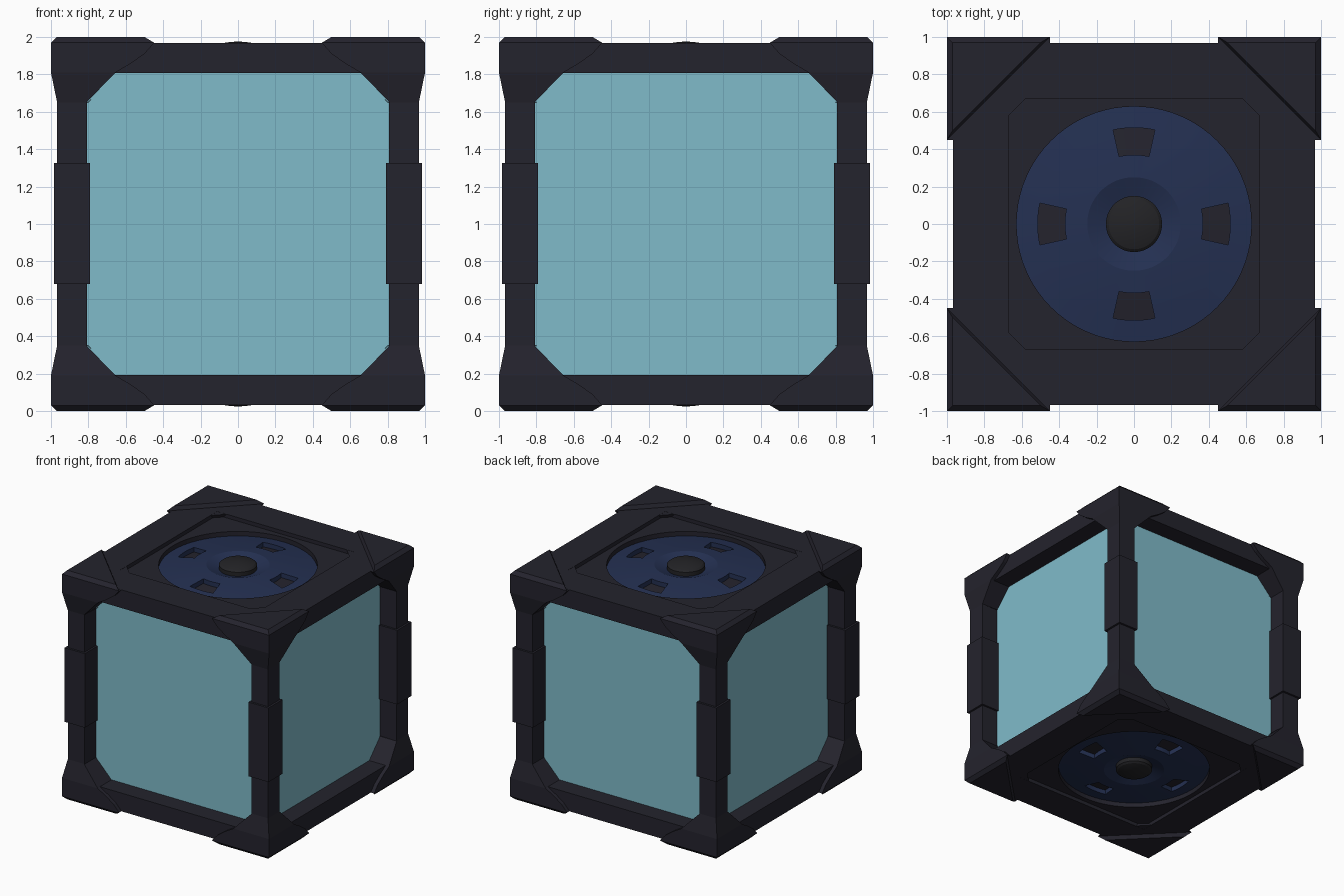
import bpy, bmesh, math

if "Cube" in bpy.data.objects:
    bpy.data.objects.remove(bpy.data.objects["Cube"])


def material(name, rgb):
    m = bpy.data.materials.new(name)
    m.diffuse_color = (*rgb, 1)
    m.use_nodes = True
    m.node_tree.nodes["Principled BSDF"].inputs["Base Color"].default_value = m.diffuse_color
    return m


DARK = material("dark frame", (0.0176, 0.0168, 0.026))
GLASS = material("pale blue panel", (0.216, 0.497, 0.591))
NAVY = material("navy disc", (0.0176, 0.0296, 0.084))
BLACK = material("black knob", (0.0168, 0.0168, 0.0194))


def finish(name, bm, mats, mirror=(False, False, True), smooth=False):
    """Turn a bmesh into an object centred at half height, mirrored about it."""
    bmesh.ops.recalc_face_normals(bm, faces=bm.faces)
    me = bpy.data.meshes.new(name)
    bm.to_mesh(me)
    bm.free()
    for m in mats:
        me.materials.append(m)
    ob = bpy.data.objects.new(name, me)
    bpy.context.collection.objects.link(ob)
    ob.location.z = 1
    if any(mirror):
        mod = ob.modifiers.new("mirror", "MIRROR")
        mod.use_axis = mirror
        mod.use_mirror_merge = False
    if smooth:
        bpy.ops.object.select_all(action="DESELECT")
        bpy.context.view_layer.objects.active = ob
        ob.select_set(True)
        bpy.ops.object.shade_smooth_by_angle(angle=math.radians(20))
    return ob


def loft(rings, cap_start=True, cap_end=True):
    """Join rings of equal point count; returns the bmesh and faces per band."""
    bm = bmesh.new()
    vs = [[bm.verts.new(p) for p in r] for r in rings]
    n = len(vs[0])
    bands = [[bm.faces.new((a[i], a[(i + 1) % n], b[(i + 1) % n], b[i]))
              for i in range(n)] for a, b in zip(vs, vs[1:])]
    if cap_start:
        bm.faces.new(vs[0])
    if cap_end:
        bm.faces.new(vs[-1])
    return bm, bands


def square(x0, x1, z):
    return [(x0, x0, z), (x1, x0, z), (x1, x1, z), (x0, x1, z)]


N = 72


def polar(r, z, shape="circle", offset=0.0):
    pts = []
    for i in range(N):
        t = 2 * math.pi * (i + offset) / N
        c, s = math.cos(t), math.sin(t)
        k = r if shape == "circle" else r / max(abs(c), abs(s))
        pts.append((k * c, k * s, z))
    return pts


# Top and bottom slabs: square recess, then a round well for the disc
bm, _ = loft([polar(0.78, 0.808, "square"), polar(0.967, 0.808, "square"),
              polar(0.967, 0.967, "square"), polar(0.67, 0.967, "square"),
              polar(0.67, 0.935, "square"), polar(0.628, 0.935),
              polar(0.628, 0.88)], False, False)
finish("end_slab", bm, [DARK])

# Dished disc with four sunken slots
rings = [(0.63, 0.895), (0.515, 0.911), (0.37, 0.931), (0.25, 0.94), (0.15, 0.905)]
bm, bands = loft([polar(r, z, offset=0.5) for r, z in rings], False, False)
slots = []
for i in range(N):
    if (i + 1) % 18 in (16, 17, 0, 1, 2):   # five 5-degree faces around each axis
        slots.append(bands[1][i])
ext = bmesh.ops.extrude_face_region(bm, geom=slots)["geom"]
bmesh.ops.translate(bm, vec=(0, 0, -0.04),
                    verts=[g for g in ext if isinstance(g, bmesh.types.BMVert)])
for g in ext:
    if isinstance(g, bmesh.types.BMFace):
        g.material_index = 1
bmesh.ops.delete(bm, geom=[f for f in slots if f.is_valid], context="FACES")
finish("end_disc", bm, [NAVY, DARK], smooth=True)

# Domed centre knob
prof = [(0.15, 0.88), (0.15, 0.94), (0.135, 0.953), (0.10, 0.964), (0.05, 0.972), (0.015, 0.975)]
bm, _ = loft([polar(r, z) for r, z in prof], False, True)
finish("centre_knob", bm, [BLACK], smooth=True)

# Blue side panels
bm, _ = loft([square(-0.808, 0.808, -0.812), square(-0.808, 0.808, 0.812)], False, False)
finish("side_panels", bm, [GLASS], (False, False, False))

ALL = (True, True, True)
XY = (True, True, False)

# Corner posts and the clips around their middles
bm, _ = loft([square(0.807, 0.967, -0.82), square(0.807, 0.967, 0.82)])
finish("corner_post", bm, [DARK], XY)
bm, _ = loft([square(0.79, 0.985, -0.322), square(0.79, 0.985, 0.325)])
finish("post_clip", bm, [DARK], XY)

# Corner brackets flaring from the post to the slab
levels = [(0.81, 0.967, 0.65), (0.655, 1, 0.81), (0.57, 1, 0.86),
          (0.50, 1, 0.91), (0.45, 1, 0.966)]
bm, _ = loft([[(o, o, z), (a, o, z), (a, 0.80, z), (0.80, a, z), (o, a, z)]
              for a, o, z in levels])
finish("corner_bracket", bm, [DARK], ALL)

# Bevelled triangular corner plates
tri = [(1, 0.45, 0.964), (1, 0.45, 0.97), (0.97, 0.50, 1.0)]
bm, _ = loft([[(o, o, z), (a, o, z), (o, a, z)] for o, a, z in tri])
finish("corner_plate", bm, [DARK], ALL)
